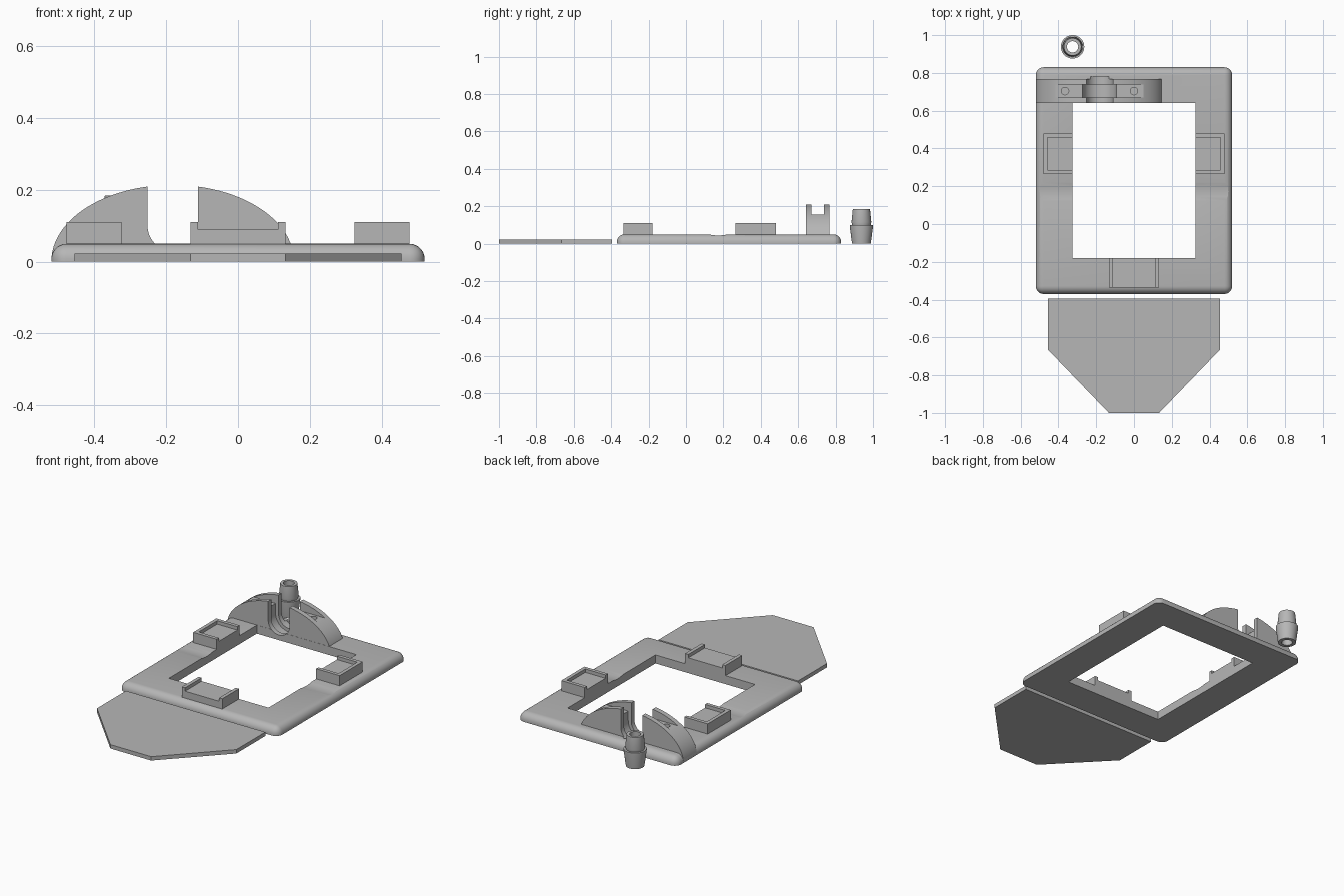
import bpy
import bmesh
from math import cos, sin, pi
from mathutils import Vector

if "Cube" in bpy.data.objects:
    bpy.data.objects.remove(bpy.data.objects["Cube"], do_unlink=True)

GREY = (0.47, 0.47, 0.47, 1)
grey = bpy.data.materials.new("plain grey")
grey.use_nodes = True
grey.diffuse_color = GREY
grey.node_tree.nodes["Principled BSDF"].inputs["Base Color"].default_value = GREY


def finish(name, bm):
    bmesh.ops.recalc_face_normals(bm, faces=bm.faces)
    mesh = bpy.data.meshes.new(name)
    bm.to_mesh(mesh)
    bm.free()
    mesh.materials.append(grey)
    ob = bpy.data.objects.new(name, mesh)
    bpy.context.collection.objects.link(ob)
    return ob


def prism(name, points, axis, lo, hi):
    """Extrude a 2D outline along one axis; the outline uses the other two in order."""
    bm = bmesh.new()
    verts = []
    for a, b in points:
        co = [a, b]
        co.insert(axis, lo)
        verts.append(bm.verts.new(co))
    face = bm.faces.new(verts)
    ext = bmesh.ops.extrude_face_region(bm, geom=[face])
    shift = Vector((0, 0, 0))
    shift[axis] = hi - lo
    moved = [g for g in ext["geom"] if isinstance(g, bmesh.types.BMVert)]
    bmesh.ops.translate(bm, verts=moved, vec=shift)
    return finish(name, bm)


def box(name, x, y, z):
    return prism(name, [(x[0], y[0]), (x[1], y[0]), (x[1], y[1]), (x[0], y[1])], 2, *z)


def arc(cx, cy, rx, ry, start, end, n):
    return [(cx + rx * cos(start + (end - start) * i / n),
             cy + ry * sin(start + (end - start) * i / n)) for i in range(n + 1)]


def disc(name, cx, cy, r, axis, lo, hi, n=32):
    return prism(name, arc(cx, cy, r, r, 0, 2 * pi, n)[:-1], axis, lo, hi)


def cut(ob, cutter):
    cutter.hide_render = True
    mod = ob.modifiers.new("cut", "BOOLEAN")
    mod.operation = "DIFFERENCE"
    mod.solver = "EXACT"
    mod.object = cutter
    bpy.context.view_layer.objects.active = ob
    bpy.ops.object.modifier_apply(modifier=mod.name)
    bpy.data.objects.remove(cutter, do_unlink=True)


def smooth(ob):
    bpy.ops.object.select_all(action="DESELECT")
    ob.select_set(True)
    bpy.context.view_layer.objects.active = ob
    bpy.ops.object.shade_smooth_by_angle(angle=pi / 7)


# Frame: slab with rounded corners and top edge, around a rectangular opening
frame = box("frame", (-0.52, 0.52), (-0.37, 0.83), (0, 0.05))
bm = bmesh.new()
bm.from_mesh(frame.data)
edges = [e for e in bm.edges if max(v.co.z for v in e.verts) > 0.04]
bmesh.ops.bevel(bm, geom=edges, offset=0.042, segments=7, profile=0.5, affect="EDGES")
bm.to_mesh(frame.data)
bm.free()
cut(frame, box("opening", (-0.325, 0.325), (-0.18, 0.64), (-0.1, 0.2)))
# Shallow scoop across both side rails
cut(frame, disc("scoop", 0.172, 0.254, 0.21, 0, -0.6, 0.6, 96))

# Arch on the back rail
AX = -0.182
arch = prism("arch", arc(AX, 0.001, 0.338, 0.213, 0, pi, 48), 1, 0.641, 0.767)
# Channel along the crown, with two blind screw holes
cut(arch, box("channel", (-0.6, 0.3), (0.67, 0.738), (0.155, 0.4)))
for x in (-0.365, 0.0):
    cut(arch, disc("screw_hole", x, 0.704, 0.02, 2, 0.06, 0.3, 24))


def slot(r, y0, y1):
    """Round-bottomed slot that is open at the top."""
    outline = [(AX - r, 0.4)] + arc(AX, 0.1, r, r, pi, 2 * pi, 24) + [(AX + r, 0.4)]
    return prism("slot", outline, 1, y0, y1)


# Slot through arch and rail, with a wider groove in its middle
for ob in (arch, frame):
    cut(ob, slot(0.07, 0.6, 0.78))
    cut(ob, slot(0.09, 0.67, 0.738))
smooth(frame)
smooth(arch)

# Side brackets: trays open towards the opening
for side, s in (("left", 1), ("right", -1)):
    tray = box(side + "_bracket", sorted((s * 0.325, s * 0.478)), (0.265, 0.48), (0.04, 0.11))
    cut(tray, box("pocket", sorted((s * 0.3, s * 0.457)), (0.286, 0.459), (0.09, 0.2)))

# Front bracket: a channel between two end walls
front = box("front_bracket", (-0.132, 0.132), (-0.335, -0.18), (0.04, 0.11))
cut(front, box("pocket", (-0.111, 0.111), (-0.4, -0.1), (0.09, 0.2)))

# Loose flat plate with cut front corners
half = [(0.455, -0.395), (0.455, -0.665), (0.133, -1)]
prism("plate", half + [(-x, y) for x, y in reversed(half)], 2, 0, 0.023)

# Hollow stepped peg, turned around its own axis
profile = [(0.03, 0), (0.05, 0), (0.062, 0.09), (0.062, 0.1), (0.05, 0.1),
           (0.053, 0.115), (0.046, 0.185), (0.03, 0.185)]
bm = bmesh.new()
verts = [bm.verts.new((r, 0, z)) for r, z in profile]
ring = [bm.edges.new((verts[i - 1], verts[i])) for i in range(len(verts))]
bmesh.ops.spin(bm, geom=verts + ring, cent=(0, 0, 0), axis=(0, 0, 1),
               angle=2 * pi, steps=40, use_merge=True)
bmesh.ops.remove_doubles(bm, verts=bm.verts, dist=0.0001)
peg = finish("peg", bm)
peg.location = (-0.325, 0.938, 0)
smooth(peg)
